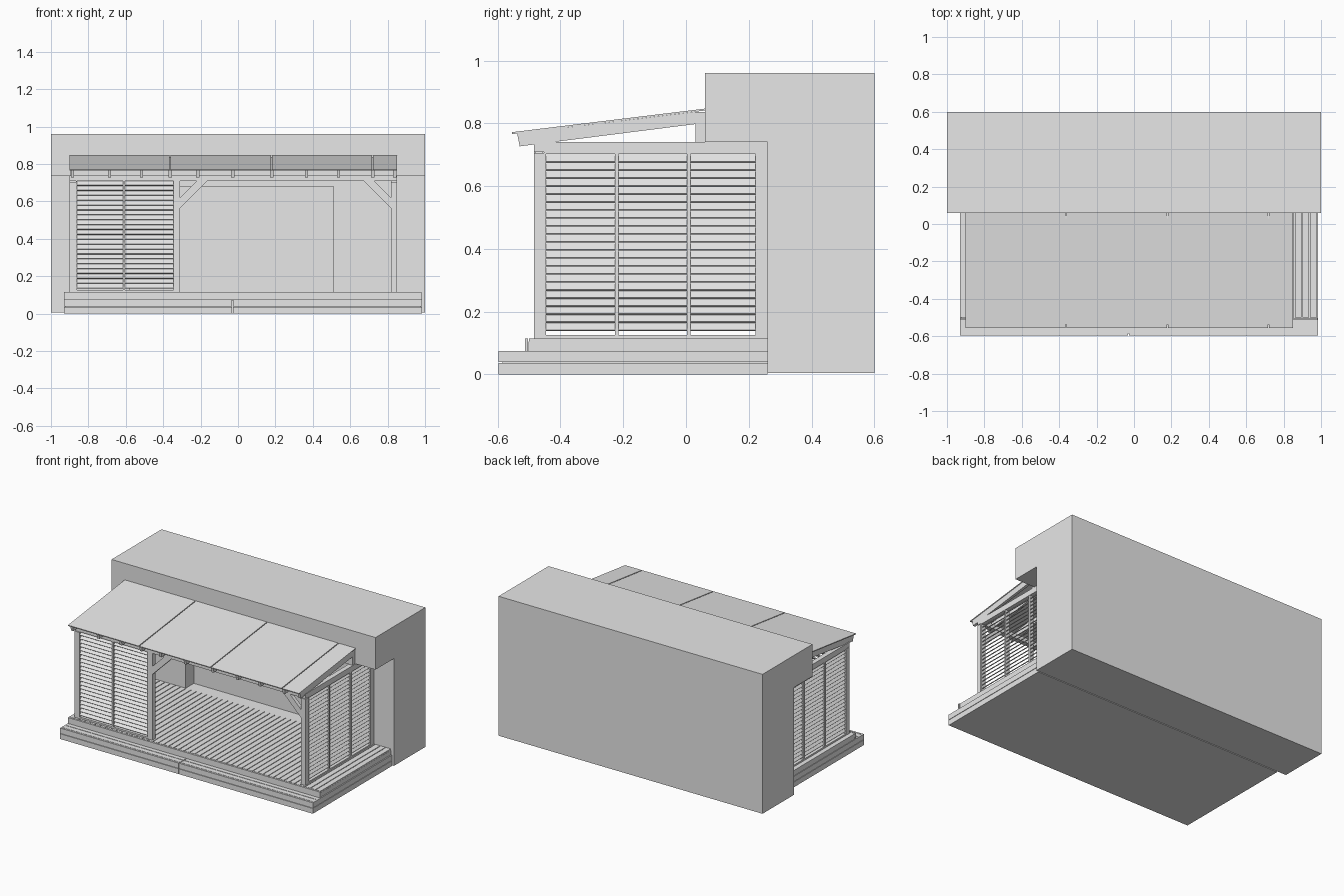
import bpy, bmesh, math

cube = bpy.data.objects.get("Cube")
if cube:
    bpy.data.objects.remove(cube, do_unlink=True)

grey = bpy.data.materials.new("plain_grey")
grey.use_nodes = True
grey.diffuse_color = (0.8, 0.8, 0.8, 1)
grey.node_tree.nodes["Principled BSDF"].inputs["Base Color"].default_value = (0.8, 0.8, 0.8, 1)


def prism(bm, pts, axis, a, b):
    """Extrude a profile from a to b. Profile is (y, z), (x, z) or (x, y) for axis x, y or z."""
    def place(p, t):
        return {"x": (t, p[0], p[1]), "y": (p[0], t, p[1]), "z": (p[0], p[1], t)}[axis]
    low = [bm.verts.new(place(p, a)) for p in pts]
    high = [bm.verts.new(place(p, b)) for p in pts]
    bm.faces.new(low)
    bm.faces.new(high[::-1])
    for i in range(len(pts)):
        j = (i + 1) % len(pts)
        bm.faces.new((low[j], low[i], high[i], high[j]))


def box(bm, x0, x1, y0, y1, z0, z1):
    prism(bm, [(x0, y0), (x1, y0), (x1, y1), (x0, y1)], "z", z0, z1)


def finish(name, bm):
    bmesh.ops.recalc_face_normals(bm, faces=bm.faces)
    mesh = bpy.data.meshes.new(name)
    bm.to_mesh(mesh)
    bm.free()
    mesh.materials.append(grey)
    ob = bpy.data.objects.new(name, mesh)
    bpy.context.collection.objects.link(ob)
    return ob


def boxes(name, *sizes):
    bm = bmesh.new()
    for s in sizes:
        box(bm, *s)
    return finish(name, bm)


# Main levels and edges
LEFT, RIGHT = -0.9, 0.85          # porch outer faces
FRONT, WALL = -0.485, 0.26        # porch front and house wall
DECK, BEAM = 0.115, 0.74          # deck top and beam top
POST = 0.033

# House with overhanging upper part and a shallow recess in the wall
bm = bmesh.new()
prism(bm, [(WALL, 0.005), (0.6, 0.005), (0.6, 0.96), (0.06, 0.96), (0.06, BEAM), (WALL, BEAM)],
      "x", -1, 1)
house = finish("house_wall", bm)
cutter = boxes("recess_cutter", (-0.58, 0.51, 0.2, 0.35, DECK - 0.002, 0.68))
cutter.hide_render = True
mod = house.modifiers.new("recess", "BOOLEAN")
mod.operation, mod.solver, mod.object = "DIFFERENCE", "EXACT", cutter
bpy.context.view_layer.objects.active = house
bpy.ops.object.modifier_apply(modifier="recess")
bpy.data.objects.remove(cutter, do_unlink=True)

# Lower step: core, two courses of fascia boards and treads
D0, D1 = -0.93, 0.985
boxes("step_core", (D0 + 0.008, D1 - 0.008, -0.585, WALL, 0, 0.07))
bm = bmesh.new()
for z0, z1 in ((0, 0.036), (0.039, 0.075)):
    for x0, x1 in ((D0, -0.032), (-0.028, D1)):
        box(bm, x0, x1, -0.597, -0.585, z0, z1)
    for x in (D0, D1 - 0.008):
        box(bm, x, x + 0.008, -0.585, WALL, z0, z1)
finish("step_fascia", bm)
bm = bmesh.new()
for y0, y1 in ((-0.582, -0.547), (-0.543, -0.505)):
    for x0, x1 in ((D0 + 0.008, -0.032), (-0.028, D1 - 0.008)):
        box(bm, x0, x1, y0, y1, 0.068, 0.075)
finish("step_treads", bm)

# Deck: base, front fascia and boards running front to back
boxes("deck_base", (D0 + 0.004, D1 - 0.009, -0.502, WALL, 0.07, 0.105))
boxes("deck_fascia", (D0, D1 - 0.005, -0.513, -0.503, 0.075, DECK))
bm = bmesh.new()
count = 48
pitch = (D1 - 0.005 - D0) / count
for i in range(count):
    x = D0 + i * pitch
    box(bm, x, x + pitch - 0.005, -0.5, WALL, 0.09, DECK)
finish("deck_boards", bm)

# Posts and beams
bm = bmesh.new()
for x in (LEFT, RIGHT - POST):
    for y in (FRONT, WALL - POST):
        box(bm, x, x + POST, y, y + POST, DECK, BEAM - 0.035)
box(bm, -0.34, -0.31, FRONT, FRONT + POST, DECK, BEAM - 0.03)
finish("posts", bm)
boxes("front_beam", (LEFT, RIGHT, FRONT, FRONT + POST, 0.709, BEAM))
boxes("side_beams", *[(x, x + POST, FRONT + POST, WALL, 0.702, BEAM) for x in (LEFT, RIGHT - POST)])

# Diagonal braces in the open bay
bm = bmesh.new()
for x, s in ((-0.31, 1), (RIGHT - POST, -1)):
    prism(bm, [(x, 0.565), (x + s * 0.145, 0.71), (x + s * 0.09, 0.71), (x, 0.62)],
          "y", FRONT + 0.004, FRONT + 0.029)
finish("corner_braces", bm)


# Louvre screens: tilted slats between thin uprights, outer edge low
def louvre(name, axis, mid, outward, edges, z0, z1):
    bm = bmesh.new()
    n = 22
    step = (z1 - z0) / n
    t = 0.0035
    h = 0.012
    for a, b in zip(edges, edges[1:]):
        for i in range(n):
            z = z0 + (i + 0.5) * step
            o = outward
            pts = [(mid + o * (h + t / 2), z - h + t / 2), (mid + o * (h - t / 2), z - h - t / 2),
                   (mid - o * (h + t / 2), z + h - t / 2), (mid - o * (h - t / 2), z + h + t / 2)]
            prism(bm, pts, axis, a + 0.006, b - 0.006)
    lo, hi = mid - 0.015, mid + 0.015
    for e in edges:
        a, b = max(e - 0.006, edges[0]), min(e + 0.006, edges[-1])
        prism(bm, [(lo, DECK), (hi, DECK), (hi, z1), (lo, z1)], axis, a, b)
    prism(bm, [(lo, DECK), (hi, DECK), (hi, 0.126), (lo, 0.126)], axis, edges[0], edges[-1])
    finish(name, bm)


side_edges = (FRONT + POST, -0.221, 0.009, WALL - POST)
louvre("right_louvre", "y", LEFT + POST / 2, -1, side_edges, 0.14, 0.702)
louvre("left_louvre", "y", RIGHT - POST / 2, 1, side_edges, 0.14, 0.702)
louvre("front_louvre", "x", FRONT + POST / 2, -1, (LEFT + POST, -0.61, -0.34), 0.135, 0.71)

# Rafters and the ledger on the house
bm = bmesh.new()
for x in (-0.885, -0.687, -0.516, -0.363, -0.215, -0.028, 0.18, 0.366, 0.537, 0.72, 0.838):
    prism(bm, [(-0.53, 0.727), (0.03, 0.798), (0.03, 0.837), (-0.538, 0.768)],
          "x", x - 0.009, x + 0.009)
finish("rafters", bm)
boxes("ledger", (LEFT + 0.005, RIGHT - 0.005, 0.03, 0.06, BEAM, 0.837))

# Sloping roof sheets with narrow joints over the rafters
bm = bmesh.new()
joints = (LEFT, -0.363, 0.18, 0.72, RIGHT)
for a, b in zip(joints, joints[1:]):
    prism(bm, [(-0.554, 0.766), (0.06, 0.841), (0.06, 0.847), (-0.555, 0.772)],
          "x", a + (0.003 if a > LEFT else 0), b - (0.003 if b < RIGHT else 0))
finish("roof_sheets", bm)
